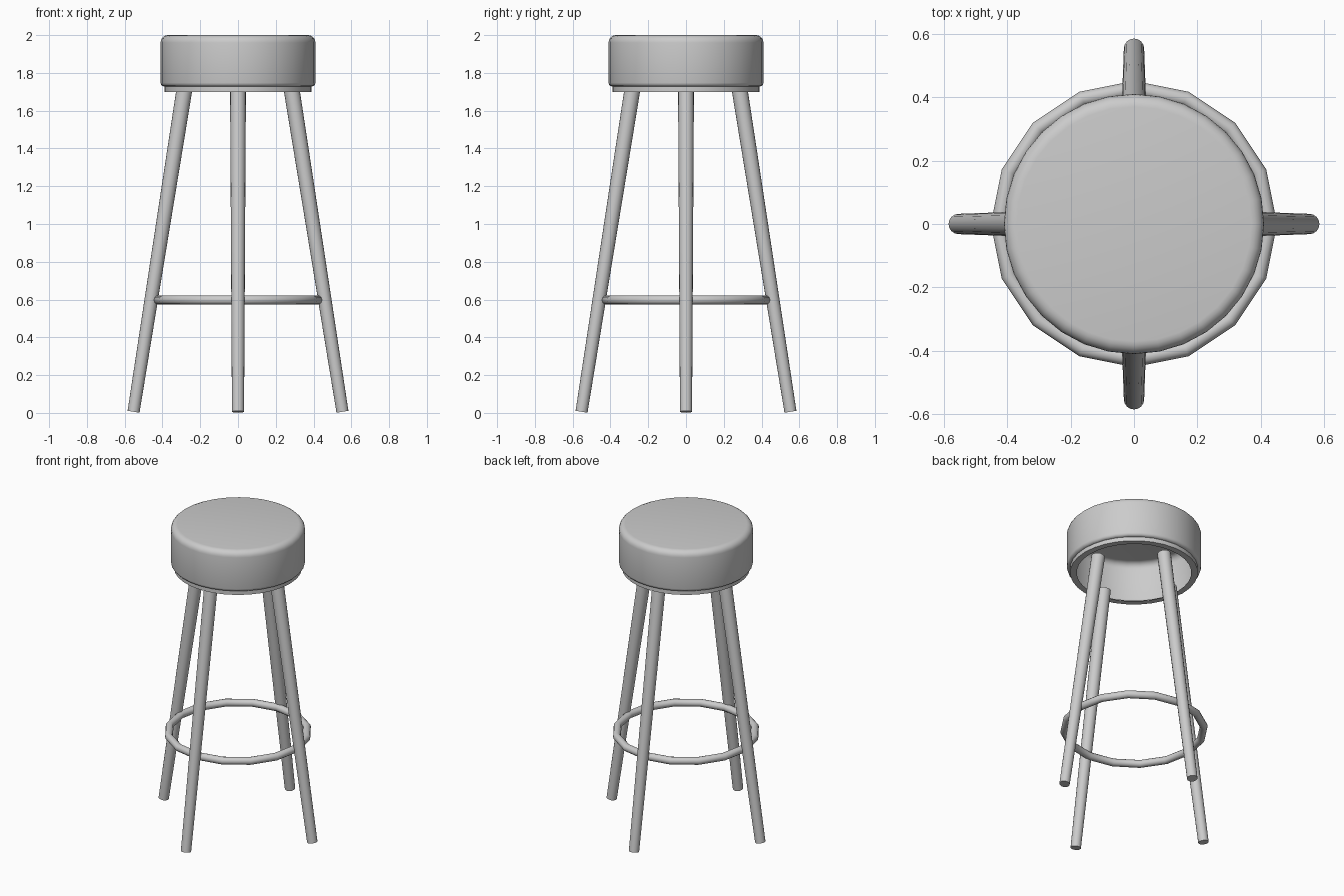
import bpy, math
from mathutils import Vector

if "Cube" in bpy.data.objects:
    bpy.data.objects.remove(bpy.data.objects["Cube"])


def smooth(obj, angle=40):
    bpy.ops.object.select_all(action='DESELECT')
    obj.select_set(True)
    bpy.context.view_layer.objects.active = obj
    bpy.ops.object.shade_smooth_by_angle(angle=math.radians(angle))


def lathe(name, profile, sides=32):
    """Spin an (r, z) profile around z; the last point is closed with a cap."""
    verts, faces = [], []
    for r, z in profile:
        for i in range(sides):
            a = 2 * math.pi * i / sides
            verts.append((r * math.cos(a), r * math.sin(a), z))
    for k in range(len(profile) - 1):
        for i in range(sides):
            j = (i + 1) % sides
            faces.append((k * sides + i, k * sides + j,
                          (k + 1) * sides + j, (k + 1) * sides + i))
    faces.append(range((len(profile) - 1) * sides, len(profile) * sides))
    mesh = bpy.data.meshes.new(name)
    mesh.from_pydata(verts, [], [tuple(f) for f in faces])
    obj = bpy.data.objects.new(name, mesh)
    bpy.context.collection.objects.link(obj)
    return obj


def arc(r, z, rad, a0, a1, n=5):
    return [(r + rad * math.cos(math.radians(a0 + (a1 - a0) * i / n)),
             z + rad * math.sin(math.radians(a0 + (a1 - a0) * i / n)))
            for i in range(n + 1)]


# Seat: hollow cushion shell, open underneath, with a narrow lip at the bottom
profile = [(0.35, 1.70), (0.39, 1.70), (0.39, 1.728)]
profile += arc(0.39, 1.748, 0.02, -85, 0, 3)
profile += arc(0.37, 1.96, 0.04, 0, 90)
smooth(lathe("seat", profile))

# Legs: four tapered, splayed rods
for i, name in enumerate(("right_leg", "back_leg", "left_leg", "front_leg")):
    a = i * math.pi / 2
    out = Vector((math.cos(a), math.sin(a), 0))
    foot = out * 0.553 + Vector((0, 0, 0.006))
    top = out * 0.285 + Vector((0, 0, 1.705))
    axis = top - foot
    bpy.ops.mesh.primitive_cone_add(vertices=16, radius1=0.032, radius2=0.042,
                                    depth=axis.length, location=(foot + top) / 2)
    leg = bpy.context.object
    leg.name = name
    leg.rotation_euler = axis.to_track_quat('Z', 'Y').to_euler()
    smooth(leg)

# Foot ring: sixteen-sided hoop
bpy.ops.mesh.primitive_torus_add(major_segments=16, minor_segments=12,
                                 major_radius=0.427, minor_radius=0.024,
                                 location=(0, 0, 0.598))
ring = bpy.context.object
ring.name = "foot_ring"
smooth(ring)
